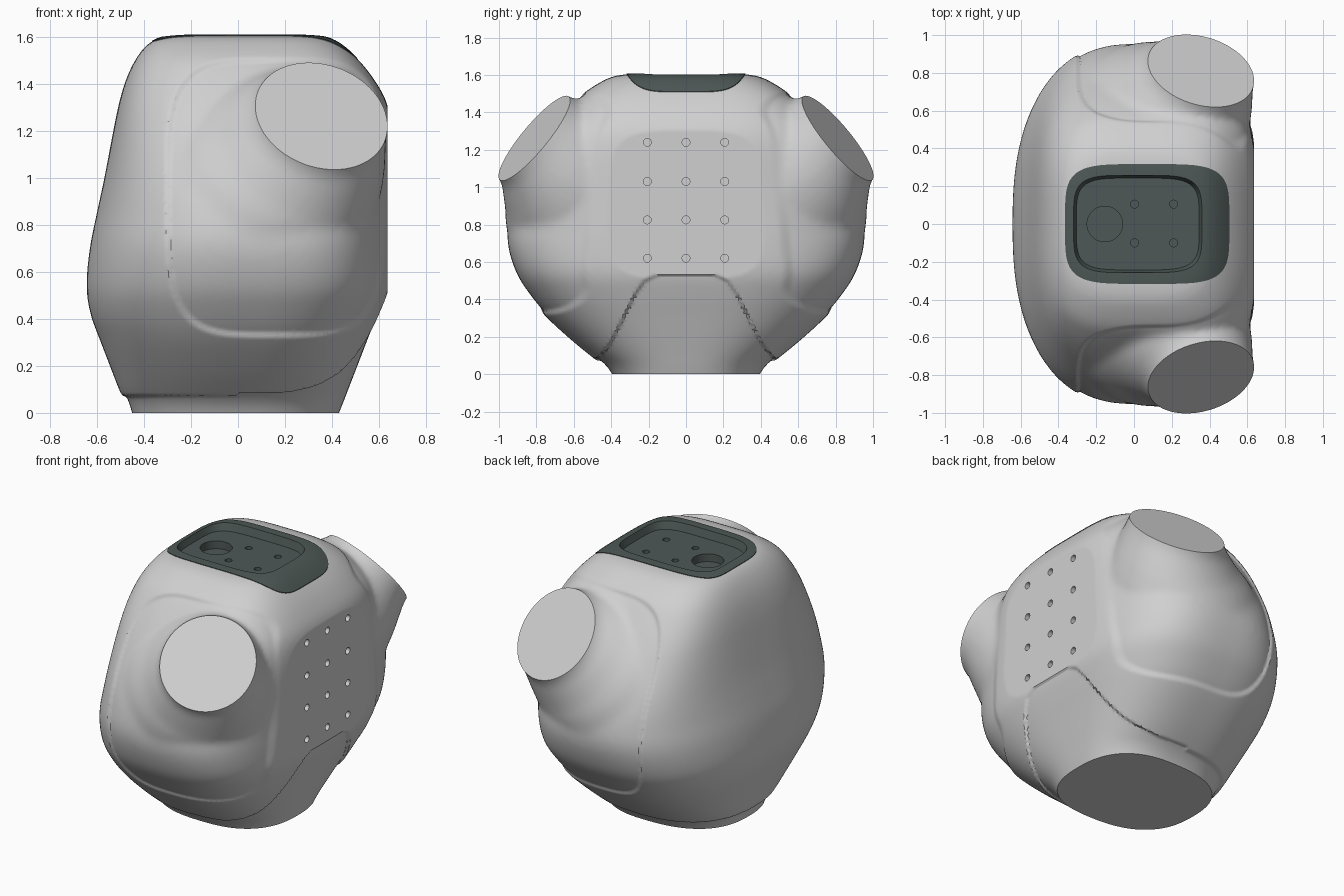
import bpy, bmesh, math
from mathutils import Vector
from mathutils.bvhtree import BVHTree

if "Cube" in bpy.data.objects:
    bpy.data.objects.remove(bpy.data.objects["Cube"])


def material(name, rgb):
    m = bpy.data.materials.new(name)
    m.diffuse_color = (*rgb, 1)
    m.use_nodes = True
    m.node_tree.nodes["Principled BSDF"].inputs["Base Color"].default_value = m.diffuse_color
    return m


SHELL = material("light grey shell", (0.63, 0.63, 0.63))
DARK = material("dark slate", (0.075, 0.098, 0.092))


def outline(cx, left, right, hy, n_left, n_right, count=96, cy=0):
    """Rounded outline with a separate squareness for its two halves."""
    pts = []
    for i in range(count):
        a = 2 * math.pi * (i + 0.5) / count
        c, s = math.cos(a), math.sin(a)
        n, h = (n_right, right) if c > 0 else (n_left, left)
        pts.append((cx + h * math.copysign(abs(c) ** (2 / n), c),
                    cy + hy * math.copysign(abs(s) ** (2 / n), s)))
    return pts


def loft(bm, rings, caps=True):
    rows = [[bm.verts.new(p) for p in r] for r in rings]
    for a, b in zip(rows, rows[1:]):
        for i in range(len(a)):
            j = (i + 1) % len(a)
            bm.faces.new((a[i], a[j], b[j], b[i]))
    if caps:
        bm.faces.new(rows[0][::-1])
        bm.faces.new(rows[-1])
    bmesh.ops.recalc_face_normals(bm, faces=bm.faces)


def add_object(name, bm, mat):
    me = bpy.data.meshes.new(name)
    bm.to_mesh(me)
    me.materials.append(mat)
    ob = bpy.data.objects.new(name, me)
    bpy.context.collection.objects.link(ob)
    return ob


def bake(ob):
    """Apply the modifiers of an object."""
    dg = bpy.context.evaluated_depsgraph_get()
    me = bpy.data.meshes.new_from_object(ob.evaluated_get(dg))
    ob.modifiers.clear()
    ob.data = me


def boolean(ob, other, operation='DIFFERENCE'):
    other.hide_render = True
    m = ob.modifiers.new("boolean", 'BOOLEAN')
    m.operation, m.solver, m.object = operation, 'EXACT', other
    bake(ob)
    bpy.data.objects.remove(other)


def smooth(ob, angle=30):
    bpy.ops.object.select_all(action='DESELECT')
    ob.select_set(True)
    bpy.context.view_layer.objects.active = ob
    bpy.ops.object.shade_smooth_by_angle(angle=math.radians(angle))


def step(a, b, v):
    t = max(0, min(1, (v - a) / (b - a)))
    return t * t * (3 - 2 * t)


# Body profile: height, left x, right x, half depth
PROFILE = [(-0.10, -0.44, 0.405, 0.36), (0, -0.465, 0.445, 0.41), (0.05, -0.48, 0.465, 0.45),
           (0.09, -0.502, 0.48, 0.50), (0.18, -0.537, 0.515, 0.61), (0.31, -0.587, 0.565, 0.752),
           (0.42, -0.627, 0.608, 0.845), (0.54, -0.644, 0.645, 0.92), (0.70, -0.630, 0.652, 0.966),
           (0.85, -0.60, 0.652, 0.952), (1.0, -0.568, 0.652, 0.895), (1.2, -0.53, 0.652, 0.775),
           (1.32, -0.505, 0.632, 0.695), (1.42, -0.475, 0.577, 0.62), (1.50, -0.437, 0.513, 0.55),
           (1.56, -0.392, 0.447, 0.46), (1.592, -0.34, 0.39, 0.39), (1.605, -0.27, 0.32, 0.31)]


def refine(rows, k=4):
    out = []
    for i in range(len(rows) - 1):
        p0, p1, p2, p3 = (Vector(rows[min(max(j, 0), len(rows) - 1)]) for j in range(i - 1, i + 3))
        for s in range(k):
            t = s / k
            out.append(0.5 * (2 * p1 + (p2 - p0) * t + (2 * p0 - 5 * p1 + 4 * p2 - p3) * t * t
                              + (3 * p1 - p0 - 3 * p2 + p3) * t ** 3))
    return out + [Vector(rows[-1])]


rings = []
for z, xl, xr, hy in refine(PROFILE):
    up = step(0.8, 1.55, z)
    pts = outline(0.02, 0.02 - xl, xr - 0.02, hy, 2.5 + up, 2.5 + 0.6 * step(0, 0.6, z) + 0.7 * up)
    rings.append([(x, y, z) for x, y in pts])
bm = bmesh.new()
loft(bm, rings)
body = add_object("body", bm, SHELL)

# Arm sockets, mirrored front to back, flaring down and away from the flat side
SOCKET = [(-0.1, 0.278), (0, 0.288), (0.05, 0.308), (0.1, 0.345), (0.2, 0.42), (0.3, 0.48), (0.42, 0.50)]
ends = []
for side in (-1, 1):
    centre = Vector((0.357, side * 0.81, 1.262))
    normal = Vector((0.235, side * 0.747, 0.618)).normalized()
    ends.append((centre, normal))
    u = normal.orthogonal().normalized()
    v = normal.cross(u)
    lean = Vector((-0.8, 0, -0.35))
    lean -= normal * lean.dot(normal)
    bm = bmesh.new()
    loft(bm, [[centre - normal * d + lean * max(0, r - 0.288) + r * (u * math.cos(a) + v * math.sin(a))
               for a in (2 * math.pi * i / 64 for i in range(64))] for d, r in SOCKET])
    boolean(body, add_object("arm_socket", bm, SHELL), 'UNION')

# Blend the sockets into the body
m = body.modifiers.new("remesh", 'REMESH')
m.mode, m.voxel_size = 'VOXEL', 0.0145
m = body.modifiers.new("relax", 'SMOOTH')
m.factor, m.iterations = 0.5, 22
bake(body)

# Top edge of the recessed base: half width, height
ARCH = [(0, 0.53), (0.16, 0.53), (0.22, 0.50), (0.27, 0.43), (0.34, 0.29), (0.41, 0.16), (0.47, 0.085), (0.52, 0.07)]


def base_top(x, y):
    y = abs(y)
    if x > 0:
        for (y0, z0), (y1, z1) in zip(ARCH, ARCH[1:]):
            if y < y1:
                return z0 + (z1 - z0) * (y - y0) / (y1 - y0)
    return 0.07


bm = bmesh.new()
bm.from_mesh(body.data)
bm.normal_update()
moves = []
for vert in bm.verts:
    x, y, z = vert.co
    w = 0
    # Inset side panels with a rounded border
    if abs(y) > 0.38:
        f = (abs((x - 0.16) / 0.465) ** 4 + abs((z - 0.915) / 0.595) ** 4) ** 0.25
        c, n = ends[0] if y < 0 else ends[1]
        d = vert.co - c
        away = (d - n * d.dot(n)).length
        w = 0.013 * (1 - step(0.97, 1.005, f)) * step(0.3, 0.45, away)
    # Recessed base
    top = base_top(x, y)
    w += 0.014 * (1 - step(top - 0.012, top + 0.008, z))
    moves.append((vert, vert.normal * -w))
for vert, d in moves:
    vert.co += d
for vert in bm.verts:
    vert.co.x = min(vert.co.x, 0.636)

# Flat base and socket ends
for co, no in ends + [(Vector((0, 0, 0)), Vector((0, 0, -1)))]:
    res = bmesh.ops.bisect_plane(bm, geom=bm.verts[:] + bm.edges[:] + bm.faces[:], dist=1e-5,
                                 plane_co=co, plane_no=no, clear_outer=True)
    edges = [e for e in res["geom_cut"] if isinstance(e, bmesh.types.BMEdge)]
    edges = [e for e in edges if e.is_boundary]
    bmesh.ops.edgenet_fill(bm, edges=edges)
    for e in edges:
        e.smooth = False
bmesh.ops.recalc_face_normals(bm, faces=bm.faces)
tree = BVHTree.FromBMesh(bm)
bm.to_mesh(body.data)
bm.free()


def on_body(x, y, lift):
    hit = tree.ray_cast(Vector((x, y, 2)), Vector((0, 0, -1)))[0]
    return (x, y, (hit.z if hit else 1.5) + lift)


# Dark top plate that follows the body, with a sunken middle
FLOOR = 1.56
outer = outline(0.07, 0.435, 0.435, 0.317, 4.5, 4.5)
inner = outline(0.02, 0.34, 0.34, 0.258, 4.5, 4.5)
low = outline(0.02, 0.325, 0.325, 0.243, 4.5, 4.5)
rings = [[on_body(x, y, -0.01) for x, y in outer]]
for k in range(9):
    t = k / 8
    rings.append([on_body(a[0] + (b[0] - a[0]) * t, a[1] + (b[1] - a[1]) * t, 0.004)
                  for a, b in zip(outer, inner)])
rings.append([(x, y, FLOOR) for x, y in low])
bm = bmesh.new()
loft(bm, rings, caps=False)
if sum(f.normal.z for f in bm.faces) < 0:
    bmesh.ops.reverse_faces(bm, faces=bm.faces)
smooth(add_object("top_plate", bm, DARK))


def prism(name, pts, z0, z1, mat):
    bm = bmesh.new()
    loft(bm, [[(x, y, z) for x, y in pts] for z in (z0, z1)])
    return add_object(name, bm, mat)


boolean(body, prism("recess_cutter", inner, 1.48, 1.8, SHELL))

# Recess floor with one large hole and four small ones
floor = prism("recess_floor", inner, 1.47, FLOOR, DARK)
HOLES = [(-0.155, 0, 0.094, 0.05)] + [(x, y, 0.021, 0.03) for x in (0.003, 0.21) for y in (-0.1, 0.105)]
for x, y, r, depth in HOLES:
    boolean(floor, prism("hole_cutter", outline(x, r, r, r, 2, 2, 32, y), FLOOR - depth, 1.7, DARK))
smooth(floor)

# Grid of small holes in the flat side
bm = bmesh.new()
for y in (-0.207, 0, 0.207):
    for z in (0.62, 0.825, 1.03, 1.24):
        pts = outline(0, 0.021, 0.021, 0.021, 2, 2, 20)
        loft(bm, [[(x, y + a, z + b) for a, b in pts] for x in (0.59, 0.75)])
boolean(body, add_object("side_hole_cutter", bm, SHELL))
smooth(body)
